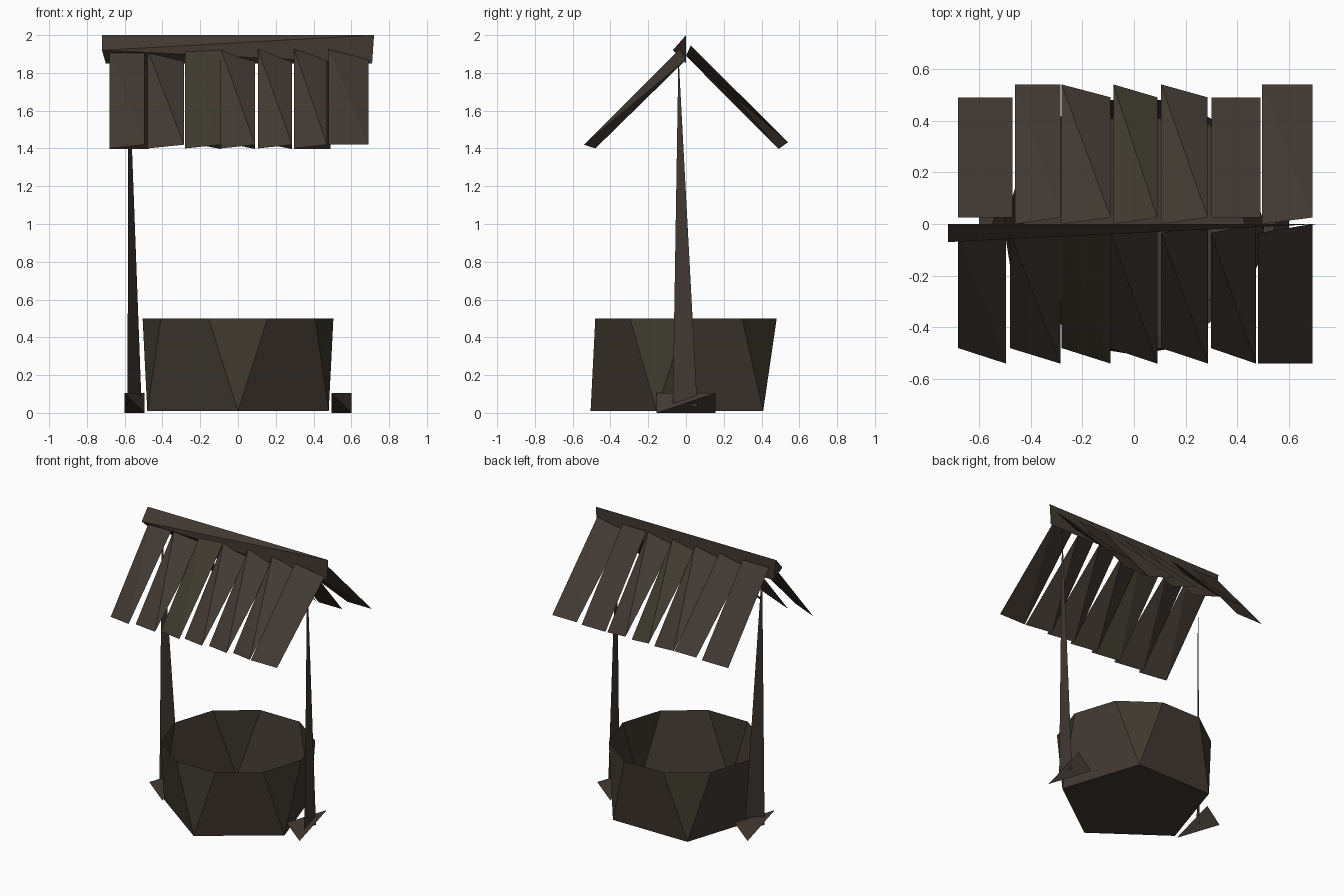
import bpy, bmesh, math
from mathutils import Vector

cube = bpy.data.objects.get("Cube")
if cube:
    bpy.data.objects.remove(cube, do_unlink=True)


def material(name, color):
    m = bpy.data.materials.new(name)
    m.use_nodes = True
    m.diffuse_color = color
    bsdf = next(n for n in m.node_tree.nodes if n.type == 'BSDF_PRINCIPLED')
    bsdf.inputs["Base Color"].default_value = color
    bsdf.inputs["Roughness"].default_value = 0.9
    return m


BROWN = material("weathered brown", (0.054, 0.041, 0.032, 1))
OLIVE = material("mossy brown", (0.048, 0.042, 0.027, 1))


def finish(name, bm, *mats):
    mesh = bpy.data.meshes.new(name)
    bm.to_mesh(mesh)
    bm.free()
    for m in mats:
        mesh.materials.append(m)
    obj = bpy.data.objects.new(name, mesh)
    bpy.context.collection.objects.link(obj)
    return obj


def sheet(name, points, mat=BROWN):
    """A single flat board."""
    bm = bmesh.new()
    bm.faces.new([bm.verts.new(p) for p in points])
    return finish(name, bm, mat)


def solid(name, points, mat=BROWN):
    """A faceted chunk wrapped around a few corners."""
    bm = bmesh.new()
    bmesh.ops.convex_hull(bm, input=[bm.verts.new(p) for p in points])
    bmesh.ops.recalc_face_normals(bm, faces=bm.faces)
    return finish(name, bm, mat)


# Basin: open shell from a five-sided floor to a ten-sided rim
def ring(bm, count, radius, z, offset):
    angles = [math.radians(offset + 360 * i / count) for i in range(count)]
    return [bm.verts.new((radius * math.sin(a), -radius * math.cos(a), z)) for a in angles]


bm = bmesh.new()
floor = ring(bm, 5, 0.505, 0.01, 0)
rim = ring(bm, 10, 0.505, 0.5, -18)
bm.faces.new(floor[::-1])
for i in range(5):
    a, b, c = rim[2 * i], rim[2 * i + 1], rim[(2 * i + 2) % 10]
    bm.faces.new((floor[i], b, a)).material_index = 1
    bm.faces.new((floor[i], floor[(i + 1) % 5], c, b))
finish("basin", bm, BROWN, OLIVE)

# Tapered posts
sheet("left_post", [(0.58, -0.07, 0.05), (0.58, 0.06, 0.03), (0.58, -0.04, 1.9)])
sheet("right_post", [(-0.585, -0.06, 0.03), (-0.51, 0.06, 0.03), (-0.58, -0.04, 1.9)])

# Post feet: wedges on alternate corners of a block, turned half round
for name, s in (("left_foot", 1), ("right_foot", -1)):
    solid(name, [(0.6 * s, 0.155 * s, 0.105), (0.6 * s, -0.155 * s, 0),
                 (0.495 * s, -0.155 * s, 0.105), (0.495 * s, 0.155 * s, 0)])

# Ridge beam
solid("ridge_beam", [(-0.72, 0, 2), (0.72, 0, 2), (-0.72, -0.07, 1.92),
                     (0.71, 0, 1.85), (-0.7, 0, 1.85)])

# Roof planks: (y, z) of the top and bottom ends on the outer and inner surface
FRONT = {"top": {"o": (-0.035, 1.925), "i": (0, 1.87)},
         "bottom": {"o": (-0.54, 1.42), "i": (-0.48, 1.4)}}
BACK = {"top": {"o": (0.025, 1.945), "i": (0, 1.89)},
        "bottom": {"o": (0.54, 1.433), "i": (0.49, 1.397)}}


def plank(name, side, x0, x1, code, mat):
    """code: outer or inner for top left, top right, bottom right, bottom left."""
    ends = zip(code, (x0, x1, x1, x0), ("top", "top", "bottom", "bottom"))
    pts = [Vector((x, *side[end][c])) for c, x, end in ends]
    if code[0] == code[1] and code[2] == code[3]:
        sheet(name, pts if side is BACK else pts[::-1], mat)
    else:
        solid(name, pts, mat)


front_planks = [(-0.68, -0.495, "oooi"), (-0.48, -0.285, "oioi"), (-0.28, -0.09, "oooi"),
                (-0.09, 0.09, "oioi"), (0.105, 0.287, "oioi"), (0.297, 0.472, "oioi"),
                (0.48, 0.69, "oioo")]
back_planks = [(-0.68, -0.47, "ooii"), (-0.46, -0.285, "iooo"), (-0.28, -0.09, "ioio"),
               (-0.08, 0.09, "ioio"), (0.105, 0.285, "ioio"), (0.3, 0.49, "ooii"),
               (0.495, 0.69, "iooo")]
for label, side, planks, mossy in (("front", FRONT, front_planks, (2,)),
                                   ("back", BACK, back_planks, (3,))):
    for i, (x0, x1, code) in enumerate(planks):
        plank(f"{label}_roof_plank_{i + 1}", side, x0, x1, code,
              OLIVE if i in mossy else BROWN)
